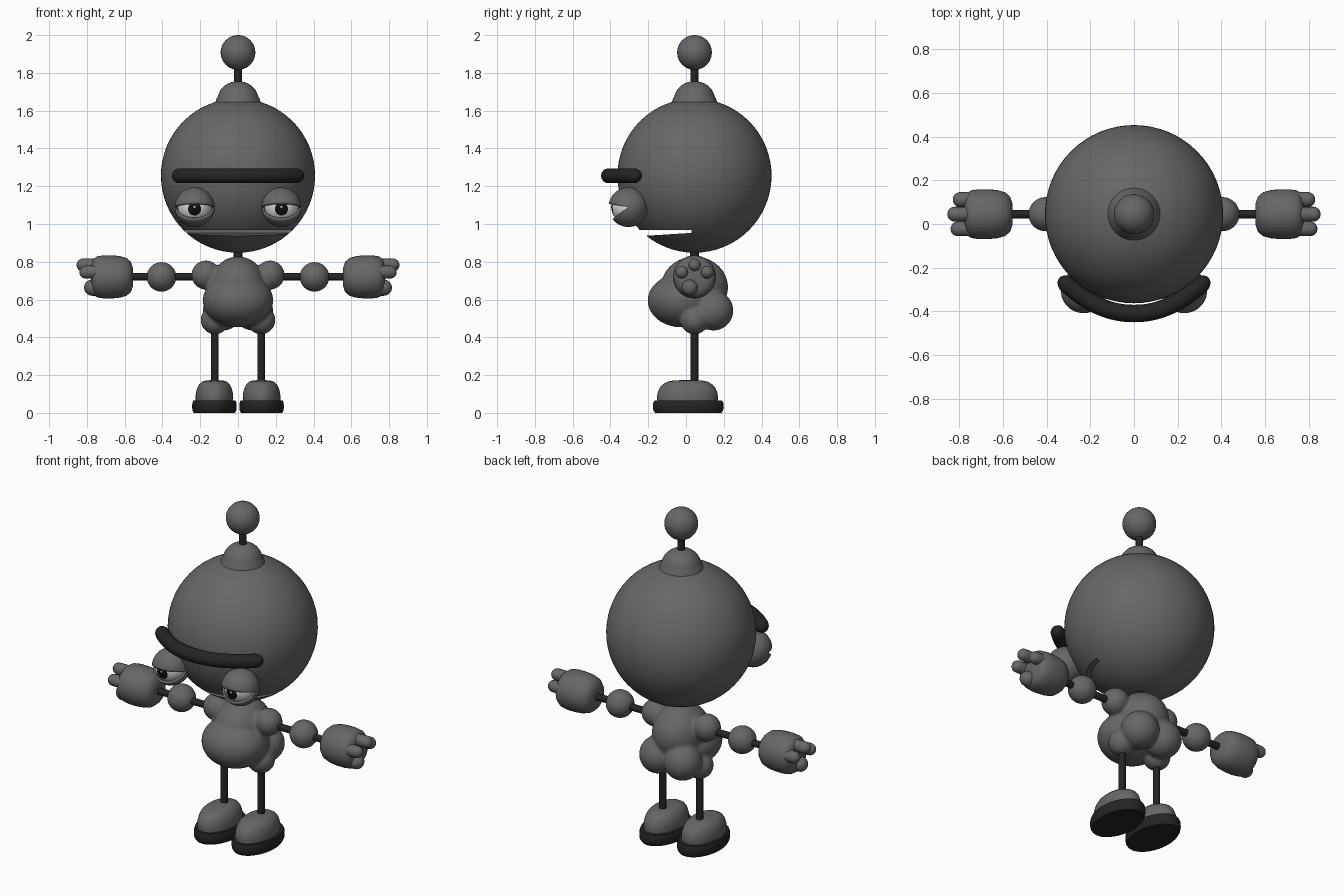
import bpy, bmesh, math
from mathutils import Matrix, Vector

if "Cube" in bpy.data.objects:
    bpy.data.objects.remove(bpy.data.objects["Cube"], do_unlink=True)


def material(name, value):
    mat = bpy.data.materials.new(name)
    mat.use_nodes = True
    colour = (value, value, value, 1)
    mat.diffuse_color = colour
    bsdf = mat.node_tree.nodes["Principled BSDF"]
    bsdf.inputs["Base Color"].default_value = colour
    bsdf.inputs["Roughness"].default_value = 0.7
    return mat


GREY = material("mid grey", 0.135)
DARK = material("charcoal", 0.018)
WHITE = material("eye white", 0.7)
BLACK = material("pupil black", 0.004)
CY = 0.045  # depth of the central axis


def finish(name, bm, mat, angle=40):
    bmesh.ops.recalc_face_normals(bm, faces=bm.faces)
    mesh = bpy.data.meshes.new(name)
    bm.to_mesh(mesh)
    bm.free()
    obj = bpy.data.objects.new(name, mesh)
    bpy.context.collection.objects.link(obj)
    mesh.materials.append(mat)
    bpy.ops.object.select_all(action="DESELECT")
    obj.select_set(True)
    bpy.context.view_layer.objects.active = obj
    bpy.ops.object.shade_smooth_by_angle(angle=math.radians(angle))
    return obj


def add_ball(bm, centre, radii, segments=40):
    matrix = Matrix.Translation(centre) @ Matrix.Diagonal((*radii, 1))
    bmesh.ops.create_uvsphere(bm, u_segments=segments, v_segments=segments // 2,
                              radius=1, matrix=matrix)


def ball(name, centre, radius, mat, segments=40):
    bm = bmesh.new()
    add_ball(bm, centre, (radius,) * 3, segments)
    return finish(name, bm, mat)


def lathe(name, profile, mat, matrix, steps=40):
    """Spin (radius, height) points about local z."""
    bm = bmesh.new()
    verts = [bm.verts.new((r, 0, h)) for r, h in profile]
    edges = [bm.edges.new(pair) for pair in zip(verts, verts[1:])]
    bmesh.ops.spin(bm, geom=verts + edges, cent=(0, 0, 0), axis=(0, 0, 1),
                   angle=math.tau, steps=steps)
    bmesh.ops.remove_doubles(bm, verts=bm.verts, dist=1e-5)
    bm.transform(matrix)
    return finish(name, bm, mat)


def rod(name, start, end, radius, mat, rounded=False):
    start, end = Vector(start), Vector(end)
    length = (end - start).length
    profile = [(0, 0), (radius, 0)]
    if rounded:
        for i in range(7):
            a = i * math.pi / 12
            profile.append((radius * math.cos(a), length - radius + radius * math.sin(a)))
    else:
        profile += [(radius, length), (0, length)]
    turn = (end - start).to_track_quat("Z", "Y").to_matrix().to_4x4()
    return lathe(name, profile, mat, Matrix.Translation(start) @ turn, 20)


# Head with a shallow mouth cut in its front half
head = ball("head", (0, CY, 1.256), 0.408, GREY, 64)
bm = bmesh.new()
wedge = [(-0.6, 0.968), (0.03, 0.968), (0.03, 0.953), (-0.22, 0.937), (-0.6, 0.937)]
sides = [[bm.verts.new((x, y, z)) for y, z in wedge] for x in (-0.5, 0.5)]
bm.faces.new(sides[0])
bm.faces.new(sides[1])
for i in range(len(wedge)):
    j = (i + 1) % len(wedge)
    bm.faces.new((sides[0][i], sides[0][j], sides[1][j], sides[1][i]))
cutter = finish("mouth_cutter", bm, GREY)
cutter.hide_render = True
cutter.hide_set(True)
cut = head.modifiers.new("mouth", "BOOLEAN")
cut.operation = "DIFFERENCE"
cut.solver = "EXACT"
cut.object = cutter

# Antenna and neck
cap = [(0.125, 1.63), (0.113, 1.665)]
cap += [(0.108 * math.cos(a), 1.66 + 0.096 * math.sin(a))
        for a in (math.radians(d) for d in range(10, 91, 10))]
lathe("antenna_cap", cap, GREY, Matrix.Translation((0, CY, 0)))
rod("antenna_rod", (0, CY, 1.74), (0, CY, 1.84), 0.021, DARK)
ball("antenna_ball", (0, CY, 1.908), 0.092, GREY)
rod("neck", (0, CY, 0.78), (0, CY, 0.88), 0.024, DARK)

# Curved brow: a round section swept along a bow
curve = bpy.data.curves.new("brow", "CURVE")
curve.dimensions = "3D"
curve.bevel_depth = 0.04
curve.bevel_resolution = 5
curve.use_fill_caps = True
spline = curve.splines.new("POLY")
COUNT = 41
spline.points.add(COUNT - 1)
for i, point in enumerate(spline.points):
    t = -math.cos(math.pi * i / (COUNT - 1))
    point.co = (0.34 * t, -0.41 + 0.165 * abs(t) ** 2.1, 1.255, 1)
    inset = max(0, (abs(t) - 0.9) / 0.1)
    point.radius = max(0.15, math.sqrt(1 - inset ** 2))
spline.use_smooth = True
curve.materials.append(DARK)
bpy.context.collection.objects.link(bpy.data.objects.new("brow", curve))


def eye(side, s):
    centre = Vector((s * 0.23, -0.305, 1.089))
    # Lid shell: a sphere about the x axis, left open across the front
    bm = bmesh.new()
    arc = [(-0.105 * math.cos(a), 0.105 * math.sin(a))
           for a in (math.pi * i / 24 for i in range(25))]
    verts = [bm.verts.new((x, -r, 0)) for x, r in arc]
    edges = [bm.edges.new(pair) for pair in zip(verts, verts[1:])]
    upper, lower = math.radians(10), math.radians(37)
    bmesh.ops.rotate(bm, verts=verts, matrix=Matrix.Rotation(-upper, 3, "X"))
    bmesh.ops.spin(bm, geom=verts + edges, cent=(0, 0, 0), axis=(-1, 0, 0),
                   angle=math.tau - upper - lower, steps=40)
    bmesh.ops.remove_doubles(bm, verts=bm.verts, dist=1e-5)
    bm.transform(Matrix.Translation(centre))
    lids = finish(side + "_eyelids", bm, GREY)
    shell = lids.modifiers.new("thickness", "SOLIDIFY")
    shell.thickness = 0.012
    shell.offset = -1
    # Eyeball with its pole facing forward, the pupil painted on the polar rings
    bm = bmesh.new()
    bmesh.ops.create_uvsphere(bm, u_segments=32, v_segments=24, radius=0.09,
                              matrix=Matrix.Rotation(math.pi / 2, 4, "X"))
    gaze = Vector((0, -1, -0.12)).normalized()
    bm.transform(Vector((0, -1, 0)).rotation_difference(gaze).to_matrix().to_4x4())
    for face in bm.faces:
        direction = face.calc_center_median().normalized()
        face.material_index = int(direction.dot(gaze) > math.cos(math.radians(22)))
    bm.transform(Matrix.Translation(centre))
    finish(side + "_eyeball", bm, WHITE).data.materials.append(BLACK)
    bm = bmesh.new()
    add_ball(bm, centre + Vector((0, -0.09, 0.001)), (0.007, 0.003, 0.006), 12)
    finish(side + "_eye_glint", bm, WHITE)


# Body: overlapping lobes fused into one soft form
bm = bmesh.new()
add_ball(bm, (0, CY, 0.665), (0.15, 0.178, 0.163))
add_ball(bm, (0, -0.025, 0.595), (0.187, 0.178, 0.142))
for s in (-1, 1):
    add_ball(bm, (s * 0.17, CY, 0.73), (0.077,) * 3)
    add_ball(bm, (s * 0.122, CY, 0.492), (0.076,) * 3)
    add_ball(bm, (s * 0.08, 0.145, 0.542), (0.106,) * 3)
body = finish("body", bm, GREY, 180)
fuse = body.modifiers.new("fuse", "REMESH")
fuse.mode = "VOXEL"
fuse.voxel_size = 0.009
fuse.use_smooth_shade = True
soften = body.modifiers.new("soften", "SMOOTH")
soften.factor = 0.5
soften.iterations = 5

PALM = [(0, 0.555), (0.05, 0.557), (0.08, 0.567), (0.1, 0.59), (0.11, 0.625), (0.114, 0.665),
        (0.114, 0.71), (0.109, 0.745), (0.095, 0.766), (0.07, 0.775), (0, 0.778)]
FINGERS = [("front_finger", -0.022, 0.745, 0.034, 0.84),
           ("middle_finger", CY, 0.783, 0.034, 0.855),
           ("back_finger", 0.112, 0.745, 0.034, 0.83),
           ("thumb", 0.02, 0.663, 0.043, 0.815)]
SOLE = [(0, 0), (0.93, 0), (0.98, 0.012), (1, 0.03), (0.99, 0.052), (0.95, 0.066), (0, 0.068)]
UPPER = [(0.97, 0.05), (1, 0.08), (0.98, 0.105), (0.92, 0.13), (0.82, 0.15),
         (0.66, 0.165), (0.45, 0.172), (0, 0.174)]

for side, s in (("left", 1), ("right", -1)):
    eye(side, s)
    # Arm and hand
    rod(side + "_arm", (s * 0.2, CY, 0.72), (s * 0.6, CY, 0.72), 0.02, DARK)
    ball(side + "_elbow", (s * 0.405, CY, 0.72), 0.078, GREY)
    lathe(side + "_palm", PALM, GREY,
          Matrix.Translation((0, CY, 0.72)) @ Matrix.Rotation(s * math.pi / 2, 4, "Y"))
    for name, y, z, radius, tip in FINGERS:
        rod(side + "_" + name, (s * 0.68, y, z), (s * tip, y, z), radius, GREY, True)
    # Leg and shoe
    rod(side + "_leg", (s * 0.122, CY, 0.15), (s * 0.122, CY, 0.46), 0.02, DARK)
    lathe(side + "_sole", SOLE, DARK,
          Matrix.Translation((s * 0.125, 0.012, 0)) @ Matrix.Diagonal((0.118, 0.188, 1, 1)), 48)
    lathe(side + "_shoe", UPPER, GREY,
          Matrix.Translation((s * 0.125, 0.008, 0)) @ Matrix.Diagonal((0.1, 0.162, 1, 1)), 48)
